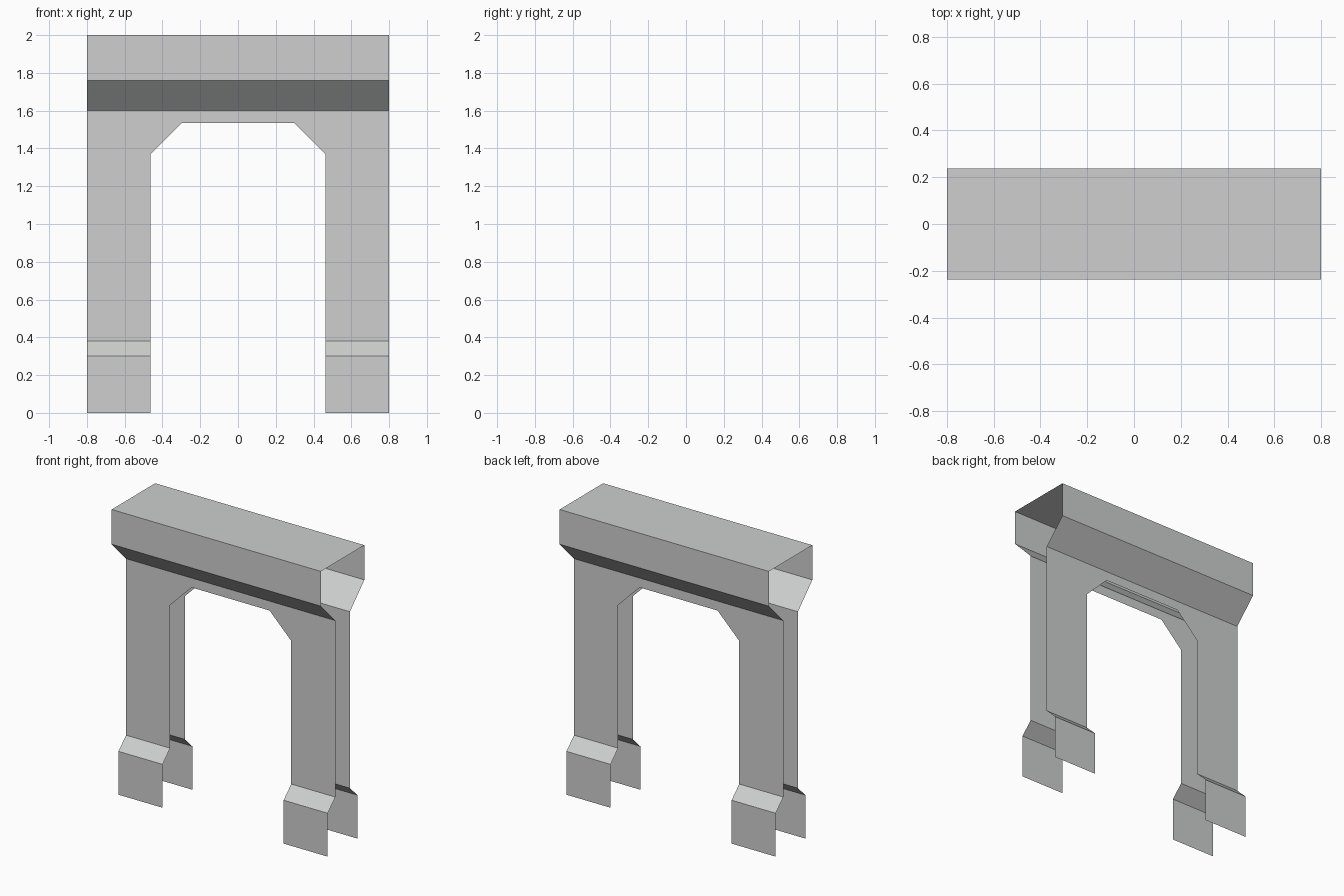
import bpy, bmesh

if "Cube" in bpy.data.objects:
    bpy.data.objects.remove(bpy.data.objects["Cube"])

W, GAP = 0.80, 0.463          # half width, half opening
WALL_Y, FOOT_Y, CAP_Y = 0.08, 0.163, 0.2375

stone = bpy.data.materials.new("pale_grey_stone")
stone.diffuse_color = (0.61, 0.625, 0.615, 1)
stone.use_nodes = True
stone.node_tree.nodes["Principled BSDF"].inputs["Base Color"].default_value = stone.diffuse_color


def make(name, polys):
    """Thin open sheets; each polygon is given with its outward direction."""
    bm = bmesh.new()
    for pts, out in polys:
        f = bm.faces.new([bm.verts.new(p) for p in pts])
        f.normal_update()
        if f.normal.y * out[1] + f.normal.z * out[2] < 0:
            f.normal_flip()
    bmesh.ops.remove_doubles(bm, verts=bm.verts, dist=1e-5)
    me = bpy.data.meshes.new(name)
    bm.to_mesh(me)
    bm.free()
    me.materials.append(stone)
    ob = bpy.data.objects.new(name, me)
    bpy.context.collection.objects.link(ob)


def strip(profile, x0, x1, s):
    """Sweep a (y, z) profile along x on side s."""
    return [([(x0, s * a[0], a[1]), (x1, s * a[0], a[1]),
              (x1, s * b[0], b[1]), (x0, s * b[0], b[1])], (0, s, 0))
            for a, b in zip(profile, profile[1:])]


# Arch sheets, front and back
half = [(W, 1.60), (W, 0.38), (GAP, 0.38), (GAP, 1.37), (0.297, 1.535)]
outline = half + [(-x, z) for x, z in reversed(half)]
for side, s in (("front", -1), ("back", 1)):
    make(side + "_arch_wall", [([(x, s * WALL_Y, z) for x, z in outline], (0, s, 0))])
    # Flared feet
    for end, e in (("left", -1), ("right", 1)):
        foot = [(FOOT_Y, 0), (FOOT_Y, 0.30), (WALL_Y, 0.38)]
        make(f"{side}_{end}_foot", strip(foot, e * GAP, e * W, s))

# Cornice: flared underside, upright band and flat top, open at the ends
cornice = [(WALL_Y, 1.60), (CAP_Y, 1.76), (CAP_Y, 2.0)]
top = [(-W, -CAP_Y, 2), (W, -CAP_Y, 2), (W, CAP_Y, 2), (-W, CAP_Y, 2)]
make("cornice", strip(cornice, -W, W, -1) + strip(cornice, -W, W, 1) + [(top, (0, 0, 1))])
